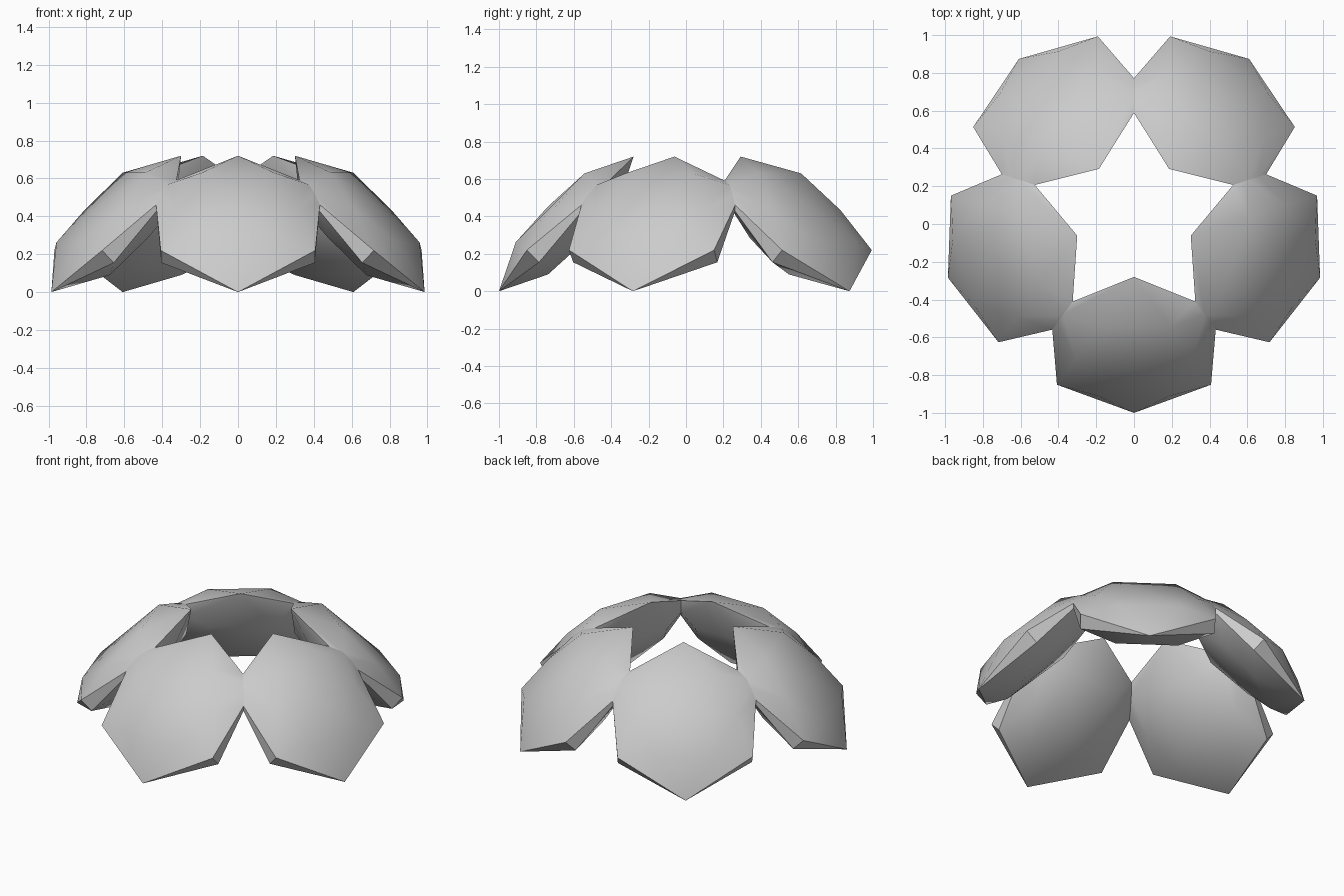
import bpy, bmesh
from math import radians, sin, cos, sqrt
from mathutils import Vector, Matrix

if "Cube" in bpy.data.objects:
    bpy.data.objects.remove(bpy.data.objects["Cube"])

R2 = sqrt(0.5)

# One lens-shaped hexagonal petal in its own plane:
# s = down the slope, w = sideways, h = out of the plane
half = [
    (0.509, 0.0, 0.0), (-0.509, 0.0, 0.0),            # bottom tip, top tip
    (-0.26, 0.441, 0.002),                            # upper side corner
    (0.248, 0.408, 0.05), (0.248, 0.405, -0.042),     # lower side corner (blunted)
]
for h in (1, -1):                                     # bulged front and back
    half += [(0.26, 0.19, 0.122 * h), (-0.26, 0.19, 0.122 * h),
             (0.0, 0.31, 0.105 * h), (0.0, 0.0, 0.135 * h)]
points = set(half) | {(s, -w, h) for s, w, h in half if w}


def make_petal(name, angle):
    bm = bmesh.new()
    # tilt the petal to 45 degrees, out from the ring's centre
    for s, w, h in sorted(points):
        bm.verts.new((0.676 + R2 * (s + h), w, 0.36 + R2 * (h - s)))
    res = bmesh.ops.convex_hull(bm, input=bm.verts[:])
    loose = [v for v in bm.verts if not v.link_faces]
    bmesh.ops.delete(bm, geom=loose, context='VERTS')
    # trim against the two neighbours
    a = radians(36)
    for side in (1, -1):
        bmesh.ops.bisect_plane(bm, geom=bm.verts[:] + bm.edges[:] + bm.faces[:],
                               dist=1e-5, plane_co=(0, 0, 0),
                               plane_no=(-sin(a), side * cos(a), 0), clear_outer=True)
    bmesh.ops.recalc_face_normals(bm, faces=bm.faces[:])
    bm.transform(Matrix.Translation((0, 0.036, 0)) @ Matrix.Rotation(angle, 4, 'Z'))
    me = bpy.data.meshes.new(name)
    bm.to_mesh(me)
    bm.free()
    ob = bpy.data.objects.new(name, me)
    bpy.context.collection.objects.link(ob)
    return ob


# Ring of five petals
petals = [make_petal(f"petal_{i + 1}", radians(-90 + 72 * i)) for i in range(5)]
for ob in petals:
    bpy.ops.object.select_all(action='DESELECT')
    ob.select_set(True)
    bpy.context.view_layer.objects.active = ob
    bpy.ops.object.shade_smooth_by_angle(angle=radians(35))
